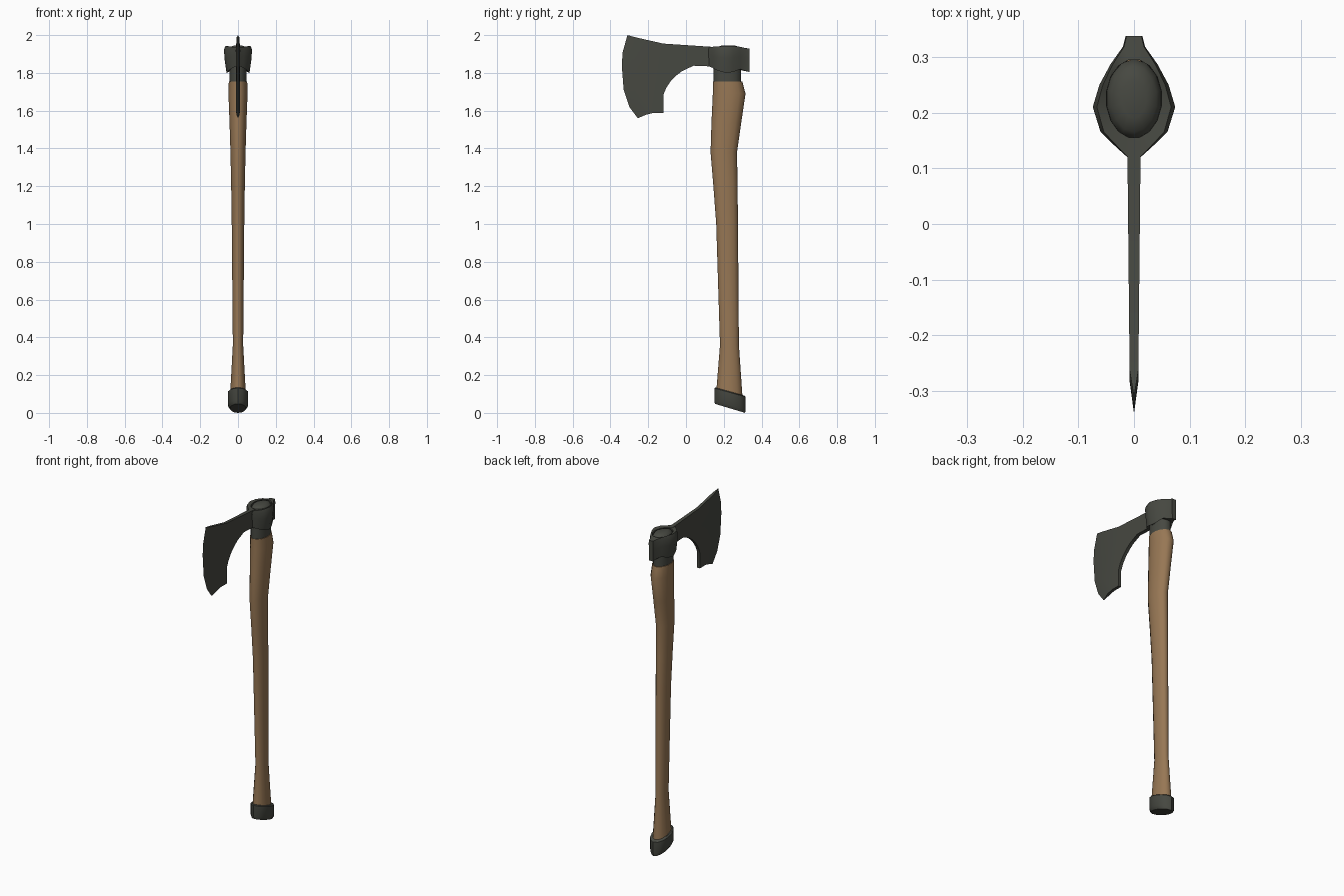
import bpy, bmesh, math

cube = bpy.data.objects.get("Cube")
if cube:
    bpy.data.objects.remove(cube, do_unlink=True)


def material(name, rgb):
    m = bpy.data.materials.new(name)
    m.use_nodes = True
    m.diffuse_color = (*rgb, 1)
    m.node_tree.nodes["Principled BSDF"].inputs["Base Color"].default_value = (*rgb, 1)
    return m


iron = material("dark_iron", (0.062, 0.065, 0.053))
wood = material("brown_wood", (0.31, 0.185, 0.09))


def finish(name, bm, mat, angle=50):
    bmesh.ops.recalc_face_normals(bm, faces=bm.faces)
    mesh = bpy.data.meshes.new(name)
    bm.to_mesh(mesh)
    bm.free()
    mesh.materials.append(mat)
    ob = bpy.data.objects.new(name, mesh)
    bpy.context.collection.objects.link(ob)
    bpy.ops.object.select_all(action='DESELECT')
    ob.select_set(True)
    bpy.context.view_layer.objects.active = ob
    bpy.ops.object.shade_smooth_by_angle(angle=math.radians(angle))
    return ob


def bridge(bm, a, b):
    n = len(a)
    for i in range(n):
        j = (i + 1) % n
        bm.faces.new((a[i], a[j], b[j], b[i]))


def loft(name, sections, mat, sides=14, angle=50):
    """Oval sections: height, front y, back y, half width, fall of z per unit y."""
    bm = bmesh.new()
    rings = []
    for z, front, back, half, slope in sections:
        mid, depth = (front + back) / 2, (back - front) / 2
        ring = []
        for i in range(sides):
            a = math.tau * i / sides
            dy = depth * math.cos(a)
            ring.append(bm.verts.new((half * math.sin(a), mid + dy, z - slope * dy)))
        rings.append(ring)
    for a, b in zip(rings, rings[1:]):
        bridge(bm, a, b)
    bm.faces.new(rings[0])
    bm.faces.new(rings[-1])
    return finish(name, bm, mat, angle)


# Curved wooden haft
loft("haft", [
    (0.09, 0.16, 0.30, 0.043, 0.28),
    (0.36, 0.18, 0.28, 0.028, 0),
    (1.00, 0.16, 0.275, 0.034, 0),
    (1.20, 0.145, 0.273, 0.037, 0),
    (1.38, 0.13, 0.27, 0.041, 0),
    (1.54, 0.135, 0.293, 0.046, 0),
    (1.69, 0.142, 0.315, 0.052, 0),
    (1.755, 0.143, 0.298, 0.05, 0),
], wood)

# Iron collar and wedge that fills the eye of the head
loft("collar", [
    (1.75, 0.146, 0.292, 0.046, 0),
    (1.84, 0.146, 0.292, 0.047, 0),
    (1.92, 0.152, 0.296, 0.05, 0),
    (1.937, 0.165, 0.283, 0.041, 0),
    (1.945, 0.19, 0.258, 0.022, 0),
], iron)

# Slanted cap at the foot of the haft
loft("foot_cap", [
    (0.113, 0.155, 0.309, 0.049, 0.28),
    (0.108, 0.15, 0.315, 0.055, 0.28),
    (0.042, 0.15, 0.315, 0.055, 0.3),
    (0.024, 0.153, 0.313, 0.043, 0.3),
], iron, angle=35)

# Eye of the head: plan half outline as x, y, bottom z, top z
half = [
    (0.012, 0.12, 1.835, 1.937),
    (0.032, 0.138, 1.828, 1.938),
    (0.06, 0.165, 1.813, 1.94),
    (0.074, 0.21, 1.80, 1.942),
    (0.062, 0.25, 1.805, 1.942),
    (0.042, 0.287, 1.82, 1.938),
    (0.02, 0.318, 1.81, 1.93),
    (0.015, 0.337, 1.805, 1.928),
]
outline = half + [(-x, y, b, t) for x, y, b, t in reversed(half)]
bm = bmesh.new()
hole = []
for i in range(len(outline)):
    a = math.tau * (i + 0.5) / len(outline)
    hole.append((0.05 * math.sin(a), 0.225 - 0.071 * math.cos(a)))


def eye_ring(scale, pick):
    return [bm.verts.new((x * scale, y, pick(b, t))) for x, y, b, t in outline]


levels = [
    [bm.verts.new((x * 0.9, y, o[2] + 0.008)) for (x, y), o in zip(hole, outline)],
    eye_ring(0.82, lambda b, t: b),
    eye_ring(0.97, lambda b, t: b + (t - b) * 0.55),
    eye_ring(1.0, lambda b, t: t - 0.018),
    eye_ring(0.9, lambda b, t: t),
    [bm.verts.new((x, y, 1.935)) for x, y in hole],
]
for a, b in zip(levels, levels[1:] + levels[:1]):
    bridge(bm, a, b)
finish("head_eye", bm, iron, 40)

# Bearded blade: cutting edge and the rest of the outline as y, z
edge = [(-0.31, 2.0), (-0.335, 1.91), (-0.34, 1.84), (-0.33, 1.71), (-0.30, 1.62), (-0.255, 1.56)]
bevel = [(-0.262, 1.987), (-0.28, 1.91), (-0.284, 1.84), (-0.275, 1.72), (-0.25, 1.64), (-0.212, 1.578)]
body = [(-0.177, 1.587), (-0.12, 1.587), (-0.12, 1.683), (-0.105, 1.72), (-0.08, 1.757),
        (-0.05, 1.787), (-0.02, 1.81), (0.04, 1.838), (0.115, 1.835), (0.15, 1.835),
        (0.15, 1.937), (-0.12, 1.955)]
bm = bmesh.new()
loop = bevel + body


def blade_side(sign):
    vs = [bm.verts.new((sign * (0.0105 + 0.01 * y), y, z)) for y, z in loop]
    bm.faces.new(vs)
    return vs


right, left = blade_side(-1), blade_side(1)
tip = [bm.verts.new((0, y, z)) for y, z in edge]
last = len(bevel) - 1
for side in (right, left):
    for i in range(last):
        bm.faces.new((tip[i], tip[i + 1], side[i + 1], side[i]))
for k in (0, last):
    bm.faces.new((tip[k], right[k], left[k]))
for i in range(last, len(loop)):
    j = (i + 1) % len(loop)
    bm.faces.new((right[i], right[j], left[j], left[i]))
finish("blade", bm, iron, 30)
